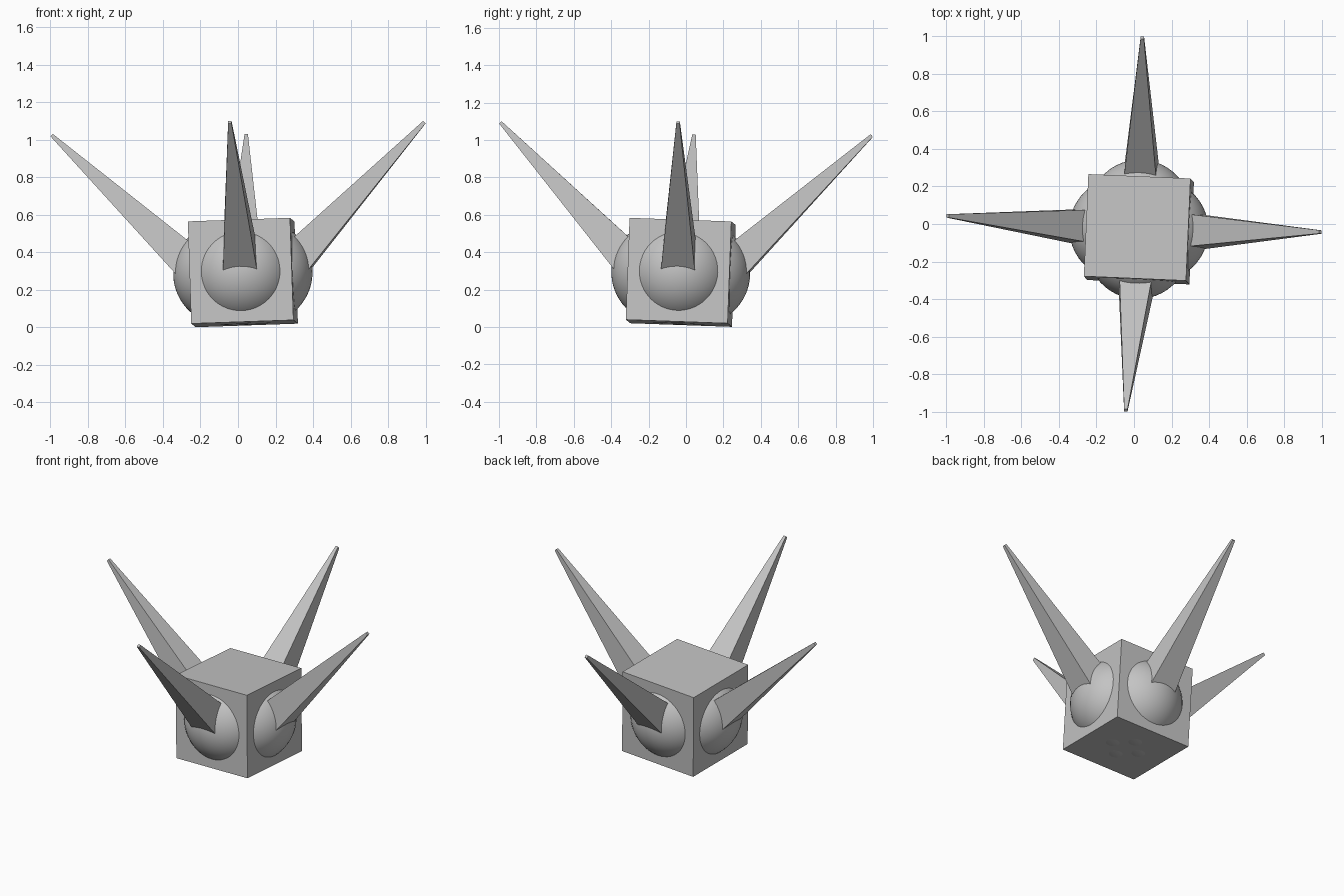
import bpy, bmesh, math
from mathutils import Matrix, Vector

if "Cube" in bpy.data.objects:
    bpy.data.objects.remove(bpy.data.objects["Cube"])

# One flat grey for the whole model
grey = bpy.data.materials.new("plain grey")
grey.diffuse_color = (0.55, 0.55, 0.55, 1)
grey.use_nodes = True
grey.node_tree.nodes["Principled BSDF"].inputs["Base Color"].default_value = grey.diffuse_color

# The whole model leans slightly: build the tilted frame
ex = Vector((1, -0.043, 0.035)).normalized()
ez = Vector((-0.034, 0.037, 1))
ey = ez.cross(ex).normalized()
ez = ex.cross(ey)
TILT = Matrix.Translation((0.026, -0.028, 0.292)) @ Matrix((ex, ey, ez)).transposed().to_4x4()


def add_part(name, bm, local=Matrix(), smooth=False):
    bmesh.ops.transform(bm, matrix=TILT @ local, verts=bm.verts)
    bmesh.ops.recalc_face_normals(bm, faces=bm.faces)
    for f in bm.faces:
        f.smooth = smooth
    mesh = bpy.data.meshes.new(name)
    bm.to_mesh(mesh)
    bm.free()
    mesh.materials.append(grey)
    obj = bpy.data.objects.new(name, mesh)
    bpy.context.collection.objects.link(obj)


# Body cube
bm = bmesh.new()
bmesh.ops.create_cube(bm, size=0.545)
add_part("body_cube", bm)

# Spike axis, in the local frame of the front side
BASE = Vector((0, -0.25, 0.025))
TIP = Vector((0, -0.994, 0.767))
LENGTH = (TIP - BASE).length
AIM = (Matrix.Translation((BASE + TIP) / 2)
       @ Matrix.Rotation(math.atan2(-(TIP.y - BASE.y), TIP.z - BASE.z), 4, 'X'))

for i, side in enumerate(("front", "right", "back", "left")):
    turn = Matrix.Rotation(i * math.pi / 2, 4, 'Z')

    # Bulging sphere in each side face
    bm = bmesh.new()
    bmesh.ops.create_uvsphere(bm, u_segments=48, v_segments=32, radius=0.2735)
    add_part(side + "_sphere", bm, turn @ Matrix.Translation((0, -0.098, -0.0025)), True)

    # Tapered square spike pointing up and outward
    bm = bmesh.new()
    bmesh.ops.create_cube(bm, size=1)
    for v in bm.verts:
        width = 0.19 if v.co.z < 0 else 0.018
        v.co = Vector((v.co.x * width, v.co.y * width, v.co.z * LENGTH))
    add_part(side + "_spike", bm, turn @ AIM)
